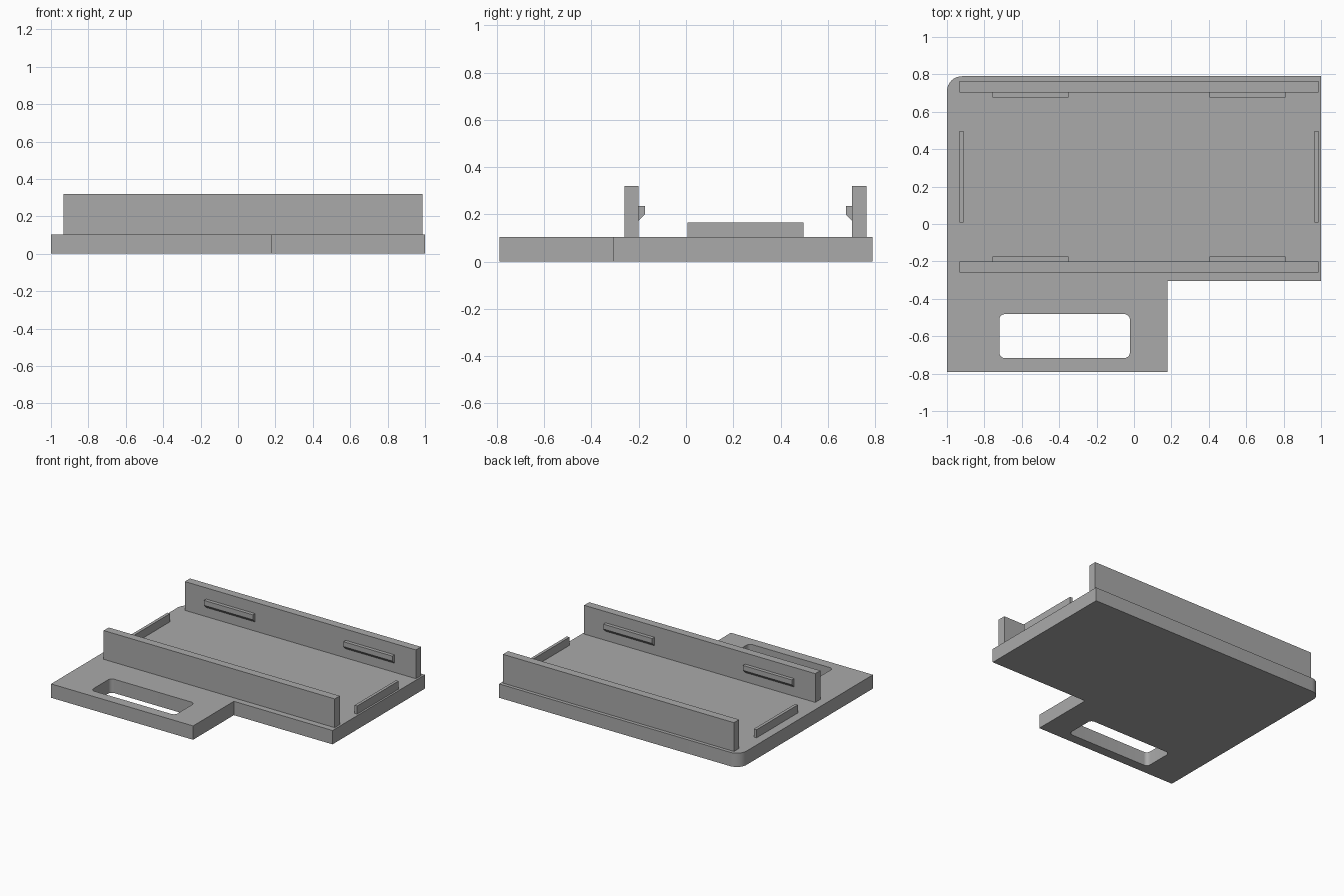
import bpy, bmesh, math
from mathutils import Vector

cube = bpy.data.objects.get("Cube")
if cube:
    bpy.data.objects.remove(cube, do_unlink=True)

GREY = (0.4, 0.4, 0.4, 1.0)
grey = bpy.data.materials.new("plain grey")
grey.use_nodes = True
grey.diffuse_color = GREY
grey.node_tree.nodes["Principled BSDF"].inputs["Base Color"].default_value = GREY

BASE_TOP = 0.104


def arc(cx, cy, r, start, steps=8):
    """Quarter-circle corner, counter-clockwise from the start angle."""
    angles = [math.radians(start + 90 * i / steps) for i in range(steps + 1)]
    return [(cx + r * math.cos(a), cy + r * math.sin(a)) for a in angles]


def rounded_rect(x0, x1, y0, y1, r):
    return (arc(x1 - r, y1 - r, r, 0) + arc(x0 + r, y1 - r, r, 90)
            + arc(x0 + r, y0 + r, r, 180) + arc(x1 - r, y0 + r, r, 270))


def prism(name, loops, place, push):
    """Fill the outline (further loops are holes) and extrude it by push."""
    bm = bmesh.new()
    edges = []
    for loop in loops:
        vs = [bm.verts.new(place(*p)) for p in loop]
        edges += [bm.edges.new((vs[i - 1], vs[i])) for i in range(len(vs))]
    bmesh.ops.triangle_fill(bm, edges=edges, use_beauty=True)
    caps = bmesh.ops.extrude_face_region(bm, geom=bm.faces[:], use_keep_orig=True)
    top = [g for g in caps["geom"] if isinstance(g, bmesh.types.BMVert)]
    bmesh.ops.translate(bm, verts=top, vec=Vector(push))
    bmesh.ops.recalc_face_normals(bm, faces=bm.faces[:])
    mesh = bpy.data.meshes.new(name)
    bm.to_mesh(mesh)
    bm.free()
    mesh.materials.append(grey)
    obj = bpy.data.objects.new(name, mesh)
    bpy.context.collection.objects.link(obj)
    return obj


def block(name, x0, x1, y0, y1, top):
    """Box standing on the base plate."""
    outline = [(x0, y0), (x1, y0), (x1, y1), (x0, y1)]
    return prism(name, [outline], lambda x, y: (x, y, BASE_TOP), (0, 0, top - BASE_TOP))


# Base plate with handle tab, one rounded corner and a hand slot
plate = [(-1, -0.79), (0.18, -0.79), (0.18, -0.306), (1, -0.306), (1, 0.79)]
plate += arc(-0.92, 0.71, 0.08, 90)
slot = rounded_rect(-0.72, -0.022, -0.717, -0.482, 0.03)
base = prism("base_plate", [plate, slot], lambda x, y: (x, y, 0), (0, 0, BASE_TOP))
bpy.ops.object.select_all(action="DESELECT")
base.select_set(True)
bpy.context.view_layer.objects.active = base
bpy.ops.object.shade_smooth_by_angle(angle=math.radians(30))

# Long walls
block("front_wall", -0.934, 0.986, -0.26, -0.2, 0.32)
block("back_wall", -0.934, 0.986, 0.703, 0.764, 0.32)

# Low end rails
block("right_rail", -0.934, -0.911, 0.007, 0.497, 0.165)
block("left_rail", 0.964, 0.986, 0.007, 0.497, 0.165)

# Snap clips on the inner wall faces, chamfered underneath
clip = [(0, 0.173), (0.026, 0.199), (0.026, 0.236), (0, 0.236)]
for row, wall_y, inward in (("front", -0.2, 1), ("back", 0.703, -1)):
    for side, x in (("right", -0.757), ("left", 0.403)):
        prism(f"{row}_{side}_clip", [clip],
              lambda d, z: (x, wall_y + inward * d, z), (0.406, 0, 0))
